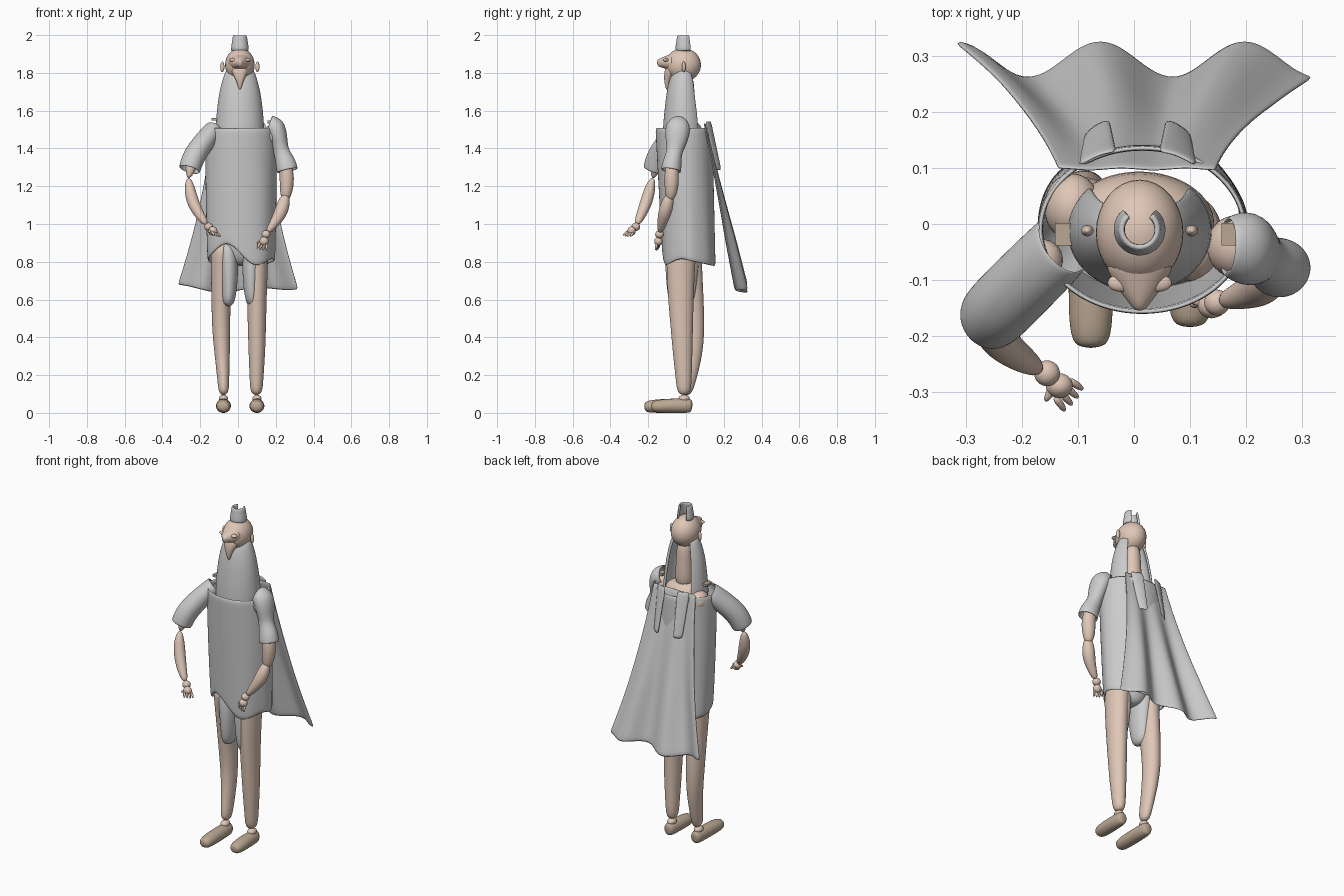
import bpy, bmesh, math
from mathutils import Vector

def material(name, col):
    m = bpy.data.materials.new(name)
    m.diffuse_color = (*col, 1)
    return m

SKIN = material("skin", (0.74, 0.57, 0.47))
LEATHER = material("leather", (0.50, 0.39, 0.29))

def surface(name, rows, wrap=True, caps=False, mat=None, thick=0, sub=1):
    """Skin a list of point rows into a smooth mesh."""
    bm = bmesh.new()
    vs = [[bm.verts.new(p) for p in r] for r in rows]
    n = len(rows[0])
    for a, b in zip(vs, vs[1:]):
        for i in range(n if wrap else n - 1):
            j = (i + 1) % n
            bm.faces.new((a[i], a[j], b[j], b[i]))
    if caps:
        bm.faces.new(vs[0])
        bm.faces.new(vs[-1])
    bmesh.ops.recalc_face_normals(bm, faces=bm.faces)
    me = bpy.data.meshes.new(name)
    bm.to_mesh(me)
    bm.free()
    me.polygons.foreach_set("use_smooth", [True] * len(me.polygons))
    ob = bpy.data.objects.new(name, me)
    bpy.context.collection.objects.link(ob)
    if mat:
        me.materials.append(mat)
    if thick:
        s = ob.modifiers.new("thickness", "SOLIDIFY")
        s.thickness, s.offset = thick, 0
    if sub:
        ob.modifiers.new("smooth", "SUBSURF").levels = sub
        ob.modifiers["smooth"].render_levels = sub
    return ob

def limb(name, path, mat=SKIN, caps=True, thick=0, n=16, sub=2):
    """Loft along (x, y, z, radius[, depth radius]) stations."""
    P = [Vector(p[:3]) for p in path]
    d = (P[-1] - P[0]).normalized()
    ref = Vector((0, 0, 1)) if abs(d.y) > 0.7 else Vector((0, 1, 0))
    rows = []
    for i, p in enumerate(path):
        t = (P[min(i + 1, len(P) - 1)] - P[max(i - 1, 0)]).normalized()
        u = t.cross(ref).normalized()
        v = t.cross(u)
        ru, rv = p[3], p[-1]
        rows.append([P[i] + u * ru * math.cos(a) + v * rv * math.sin(a)
                     for a in (2 * math.pi * k / n for k in range(n))])
    return surface(name, rows, True, caps, mat, thick, sub)

def open_shell(name, rings, gap, thick, n=40):
    """C-shaped wall of (cx, cy, z, rx, ry) rings, open at the back."""
    a0, a1 = math.radians(90 + gap), math.radians(450 - gap)
    rows = [[(cx + rx * math.cos(a), cy + ry * math.sin(a), z)
             for a in (a0 + (a1 - a0) * k / n for k in range(n + 1))]
            for cx, cy, z, rx, ry in rings]
    return surface(name, rows, False, False, None, thick, 1)

def ball(name, loc, size, mat=SKIN):
    bpy.ops.mesh.primitive_uv_sphere_add(segments=32, ring_count=20, location=loc)
    ob = bpy.context.object
    ob.name, ob.scale = name, size
    ob.data.materials.append(mat)
    bpy.ops.object.shade_smooth()
    return ob

# head, snout-like nose, pointed chin, brows, ears
ball("head", (.01, -.015, 1.842), (.078, .094, .089))
limb("nose", [(.01, -.06, 1.855, .066, .055), (.01, -.09, 1.855, .056, .042),
              (.01, -.12, 1.855, .036, .03), (.01, -.142, 1.852, .018, .022), (.01, -.153, 1.848, .01, .014)])
limb("chin", [(.01, -.07, 1.83, .055, .04), (.01, -.093, 1.79, .036, .026),
              (.01, -.102, 1.75, .016, .014), (.01, -.1, 1.71, .006, .006)])
for s, side in ((-1, "left"), (1, "right")):
    ball(side + "_brow", (.01 + s * .032, -.105, 1.868), (.025, .016, .01))
    ball(side + "_ear", (.01 + s * .093, -.012, 1.832), (.011, .01, .028))

# open collar on the crown of the head
open_shell("topknot_band", [(.01, -.01, 1.915, .043, .043), (.01, -.01, 1.95, .038, .038),
                            (.01, -.01, 1.98, .033, .033), (.01, -.01, 2.0, .031, .031)], 38, .012)
# long hair and beard wrapping the front of the neck
open_shell("beard", [(.01, -.014, 1.815, .068, .045), (.01, -.014, 1.77, .084, .068),
                     (.01, -.016, 1.70, .103, .080), (.01, -.014, 1.62, .114, .092),
                     (.01, -.012, 1.53, .122, .103), (.01, -.012, 1.45, .124, .106)], 44, .012)

# body under the clothes
limb("neck", [(.01, 0, 1.8, .045), (.01, 0, 1.66, .045), (.01, 0, 1.5, .06)])
limb("torso", [(.01, 0, 1.55, .06, .05), (.01, 0, 1.52, .11, .085), (.01, 0, 1.45, .145, .1),
               (.01, 0, 1.2, .125, .09), (.01, 0, 1.0, .125, .09), (.01, 0, .85, .11, .08)])
ball("left_shoulder", (-.11, .03, 1.47), (.05, .06, .055))
ball("right_shoulder", (.18, -.04, 1.47), (.05, .055, .055))

# tunic with a wavy hem
N = 64
def tunic_row(t):
    row = []
    for k in range(N):
        a = 2 * math.pi * k / N
        c, s = math.cos(a), math.sin(a)
        hem = .805 - .03 * s + max(0, -s) ** .5 * (.005 - .06 * math.sin(math.pi * c))
        rx = .182 + .004 * math.sin(math.pi * t) - .008 * t
        fold = 1 + .015 * t * math.cos(7 * a)
        row.append((.015 + rx * c * fold, -.011 + .026 * t + (.146 - .01 * t) * s * fold,
                    1.51 + (hem - 1.51) * t))
    return row
surface("tunic", [tunic_row(i / 14) for i in range(15)], True, False, None, .01, 1)

# breeches
limb("breeches_seat", [(.012, 0, .98, .12, .09), (.012, 0, .88, .115, .088), (.012, 0, .82, .08, .07),
                       (.012, 0, .78, .03, .04)], None)
for s, y, side in ((-1, -.0, "left"), (1, -.025, "right")):
    x = .012 + s * .07
    limb(side + "_breeches_leg", [(x, y, .92, .055, .08), (x - s * .012, y - .01, .78, .05, .078),
                                  (x - s * .012, y - .012, .65, .042, .066),
                                  (x - s * .005, y - .01, .56, .03, .05)], None)

# legs (the left knee sits further back)
limb("left_leg", [(-.085, .0, .92, .062, .085), (-.087, .01, .8, .058, .075), (-.09, .028, .62, .052, .066),
                  (-.09, .042, .45, .049, .058), (-.084, .038, .32, .042, .053),
                  (-.078, .012, .18, .032, .044), (-.075, -.008, .09, .027, .036)])
limb("right_leg", [(.1, -.02, .92, .062, .085), (.1, -.028, .8, .06, .078), (.1, -.028, .62, .053, .07),
                   (.1, -.022, .45, .049, .06), (.1, -.018, .32, .045, .053),
                   (.098, -.012, .18, .037, .043), (.097, -.01, .09, .032, .036)])

# ankles and shoes
for x, toe, side in ((-.077, -.222, "left"), (.1, -.185, "right")):
    ball(side + "_ankle", (x, -.01, .076), (.024, .03, .02))
    limb(side + "_shoe", [(x, .034, .036, .022, .03), (x, .015, .038, .034, .039), (x, -.04, .038, .039, .039),
                          (x, toe * .55, .037, .041, .038), (x, toe + .03, .034, .039, .034),
                          (x, toe, .032, .027, .024)], LEATHER)

# sleeves
limb("left_sleeve", [(-.125, -.035, 1.5, .05, .06), (-.165, -.075, 1.455, .052, .062),
                     (-.21, -.12, 1.395, .056, .062), (-.24, -.15, 1.345, .057, .062),
                     (-.258, -.168, 1.285, .055, .058)], None, False, .008)
limb("right_sleeve", [(.165, -.04, 1.525, .05, .05), (.2, -.042, 1.515, .055, .065), (.218, -.05, 1.45, .042, .058),
                      (.228, -.06, 1.385, .035, .036), (.25, -.072, 1.335, .05, .046),
                      (.262, -.08, 1.28, .055, .052)], None, False, .008)

# arms: upper arm, forearm, wrist
limb("left_upper_arm", [(-.14, -.04, 1.47, .045), (-.21, -.11, 1.39, .042), (-.25, -.16, 1.31, .036),
                        (-.262, -.175, 1.24, .01)])
limb("left_forearm", [(-.262, -.175, 1.245, .01), (-.258, -.188, 1.2, .028), (-.245, -.205, 1.13, .034),
                      (-.213, -.232, 1.06, .029), (-.165, -.262, .995, .016)])
limb("right_upper_arm", [(.2, -.045, 1.48, .042), (.228, -.06, 1.38, .032), (.26, -.078, 1.28, .038),
                         (.258, -.075, 1.2, .04), (.25, -.085, 1.12, .022)])
limb("right_forearm", [(.255, -.085, 1.16, .02), (.24, -.1, 1.1, .037), (.222, -.115, 1.05, .035),
                       (.19, -.128, 1.0, .025), (.155, -.138, .955, .015)])

# hands with four fingers and a thumb
def hand(side, wrist, direction, spread, thumb):
    w, d, s = Vector(wrist), Vector(direction).normalized(), Vector(spread).normalized()
    ball(side + "_wrist", w, (.023, .023, .022))
    palm = w + d * .038
    ball(side + "_palm", palm, (.024, .022, .024))
    for i in range(4):
        b = palm + d * .008 + s * (i - 1.5) * .013
        tip = b + d * (.045 - .004 * abs(i - 1.5)) + s * (i - 1.5) * .004
        mid = (b + tip) / 2
        limb(side + "_finger", [(*b, .007), (*mid, .008), (*tip, .004)], n=8, sub=1)
    b = palm - d * .01
    t = b + Vector(thumb)
    limb(side + "_thumb", [(*b, .01), (*((b + t) / 2), .009), (*t, .005)], n=8, sub=1)

hand("left", (-.155, -.266, .985), (.45, -.45, -.45), (.5, .6, -.1), (-.02, -.035, -.012))
hand("right", (.148, -.14, .945), (-.25, -.15, -.9), (1, -.35, -.2), (-.042, .008, -.025))

# cape with folds growing toward the hem
rows = []
for i in range(19):
    t = i / 18
    row = []
    for k in range(49):
        u = -1 + k / 24
        wave = math.cos(2 * math.pi * (u + 1) / .81)
        row.append(((.14 + .08 * t + .1 * t * t) * u + .005 * (1 - t),
                    .098 + .195 * t + (.005 + .027 * t) * wave * min(1, .3 + t),
                    1.535 - .89 * t + .012 * t * math.sin(5 * u) + .02 * t * u * u))
    rows.append(row)
surface("cape", rows, False, False, None, .008, 1)

# hanging straps on the cape
for x, s, side in ((-.065, 1, "left"), (.078, -1, "right")):
    rows = []
    for i in range(7):
        t = i / 6
        h = .034 * (1 - .35 * t)
        rows.append([(x + h * v, .122 + .055 * t + s * .013 * v - .006 * v * v, 1.545 - .26 * t)
                     for v in (-1, -.5, 0, .5, 1)])
    surface(side + "_cape_strap", rows, False, False, None, .009, 1)

# shoulder clasps
for x, z, side in ((-.125, 1.555, "left"), (.172, 1.54, "right")):
    bpy.ops.mesh.primitive_cube_add(size=1, location=(x, -.018, z))
    c = bpy.context.object
    c.name, c.scale = side + "_clasp", (.032, .04, .014)
    c.data.materials.append(LEATHER)
